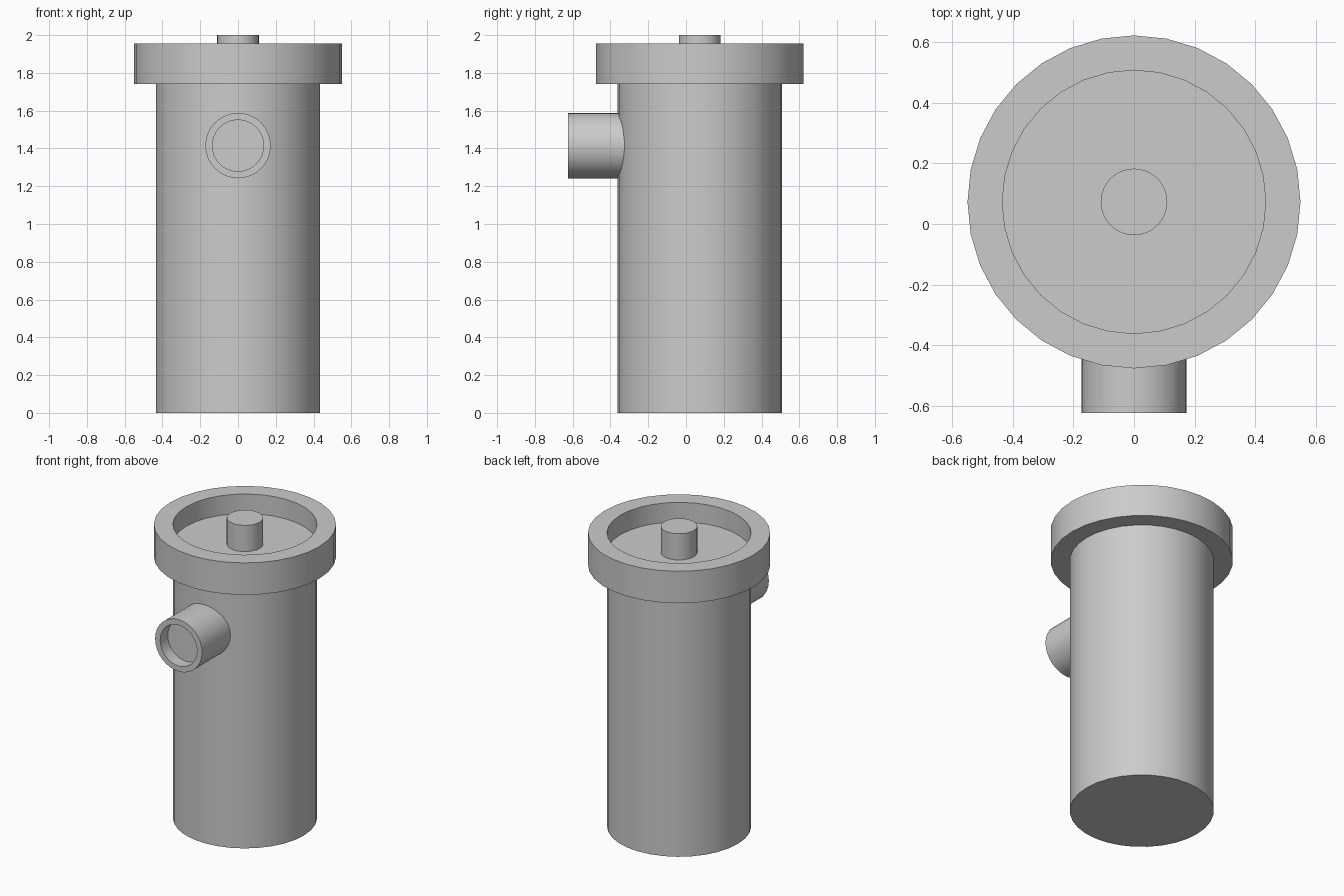
import bpy, bmesh, math
from mathutils import Matrix, Vector

if "Cube" in bpy.data.objects:
    bpy.data.objects.remove(bpy.data.objects["Cube"])

SEG = 32
AXIS_Y = 0.073  # vertical axis of the housing


def lathe(name, profile, location, tilt=0.0):
    """Revolve (radius, height) points round local z; cap both ends."""
    bm = bmesh.new()
    rings = []
    for r, h in profile:
        rings.append([bm.verts.new((r * math.sin(2 * math.pi * i / SEG),
                                    r * math.cos(2 * math.pi * i / SEG), h))
                      for i in range(SEG)])
    for a, b in zip(rings, rings[1:]):
        for i in range(SEG):
            j = (i + 1) % SEG
            bm.faces.new((a[i], a[j], b[j], b[i]))
    bm.faces.new(rings[0])
    bm.faces.new(rings[-1])
    bm.transform(Matrix.Translation(Vector(location)) @ Matrix.Rotation(tilt, 4, 'X'))
    bmesh.ops.recalc_face_normals(bm, faces=bm.faces)
    mesh = bpy.data.meshes.new(name)
    bm.to_mesh(mesh)
    bm.free()
    obj = bpy.data.objects.new(name, mesh)
    bpy.context.collection.objects.link(obj)
    bpy.ops.object.select_all(action='DESELECT')
    obj.select_set(True)
    bpy.context.view_layer.objects.active = obj
    bpy.ops.object.shade_smooth_by_angle(angle=math.radians(30))
    return obj


# Cylindrical body with overhanging collar and recessed top
lathe("body_with_collar",
      [(0.435, 0), (0.435, 1.742), (0.55, 1.742), (0.55, 1.955),
       (0.435, 1.955), (0.435, 1.825)],
      (0, AXIS_Y, 0))

# Central stud standing in the recess
lathe("center_stud", [(0.11, 1.825), (0.11, 2.0)], (0, AXIS_Y, 0))

# Side pipe facing the front, with a shallow blind bore
lathe("side_pipe",
      [(0.173, 0), (0.173, 0.305), (0.136, 0.305), (0.136, 0.225)],
      (0, -0.32, 1.415), math.radians(90))
